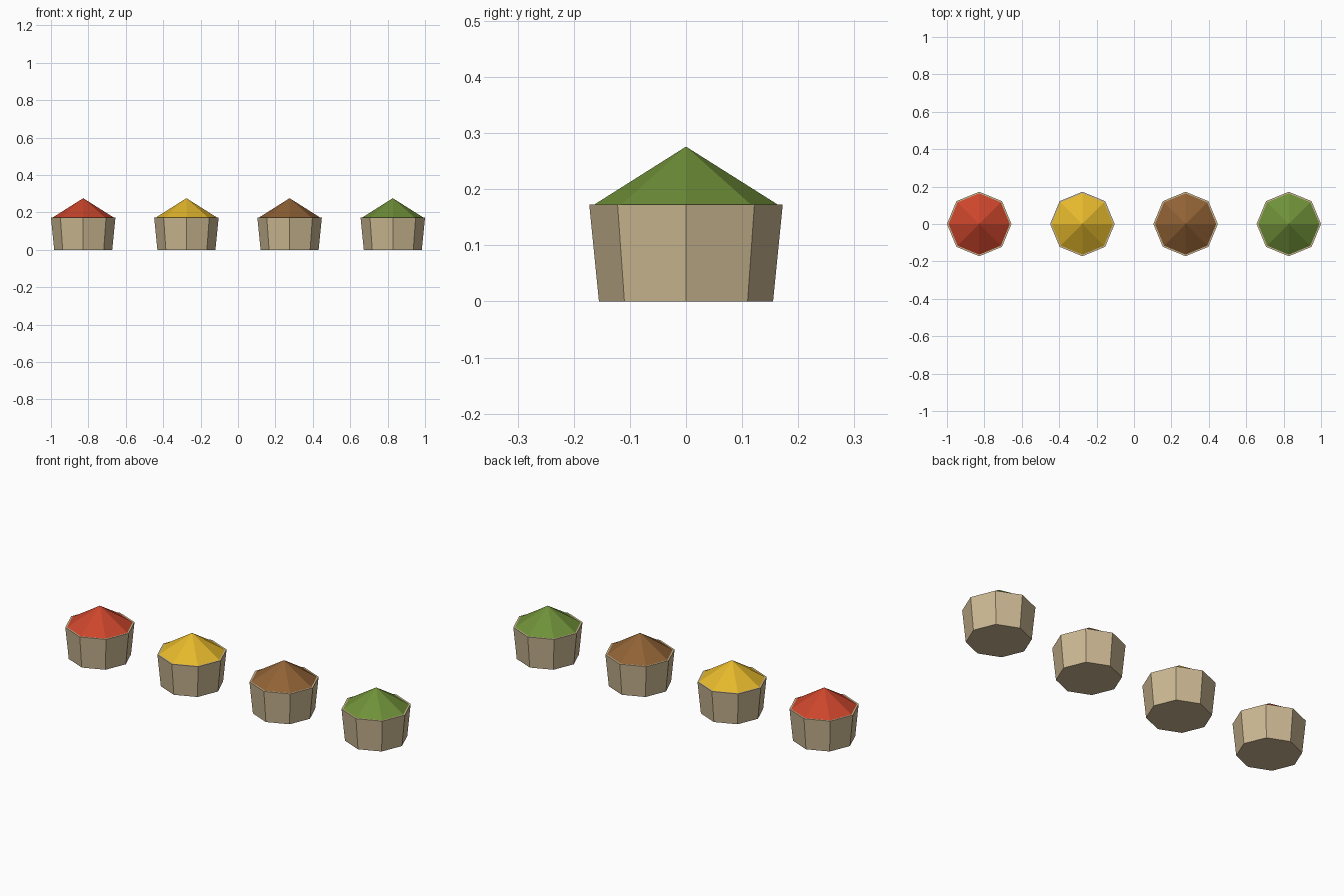
import bpy

if "Cube" in bpy.data.objects:
    bpy.data.objects.remove(bpy.data.objects["Cube"])

R = 2 / 11.6          # rim radius of one basket
SPACING = 3.2 * R     # distance between basket centres


def material(name, rgb):
    mat = bpy.data.materials.new(name)
    mat.diffuse_color = (*rgb, 1)
    mat.use_nodes = True
    mat.node_tree.nodes["Principled BSDF"].inputs["Base Color"].default_value = mat.diffuse_color
    return mat


def frustum(name, x, z, r_bottom, r_top, height, mat):
    # Eight-sided flat-shaded frustum or cone standing at height z
    bpy.ops.mesh.primitive_cone_add(vertices=8, radius1=r_bottom, radius2=r_top,
                                    depth=height, location=(x, 0, z + height / 2))
    obj = bpy.context.object
    obj.name = name
    obj.data.materials.append(mat)
    return obj


burlap = material("basket_tan", (0.60, 0.48, 0.29))
fillings = [
    ("red", (0.60, 0.06, 0.025)),
    ("yellow", (0.78, 0.48, 0.025)),
    ("brown", (0.28, 0.12, 0.035)),
    ("green", (0.16, 0.28, 0.04)),
]

# Row of flared baskets, each heaped with a coloured cone
for i, (colour, rgb) in enumerate(fillings):
    x = (i - 1.5) * SPACING
    frustum(f"{colour}_basket", x, 0, 0.9 * R, R, R, burlap)
    frustum(f"{colour}_heap", x, R, 0.95 * R, 0, 0.6 * R, material(f"heap_{colour}", rgb))
